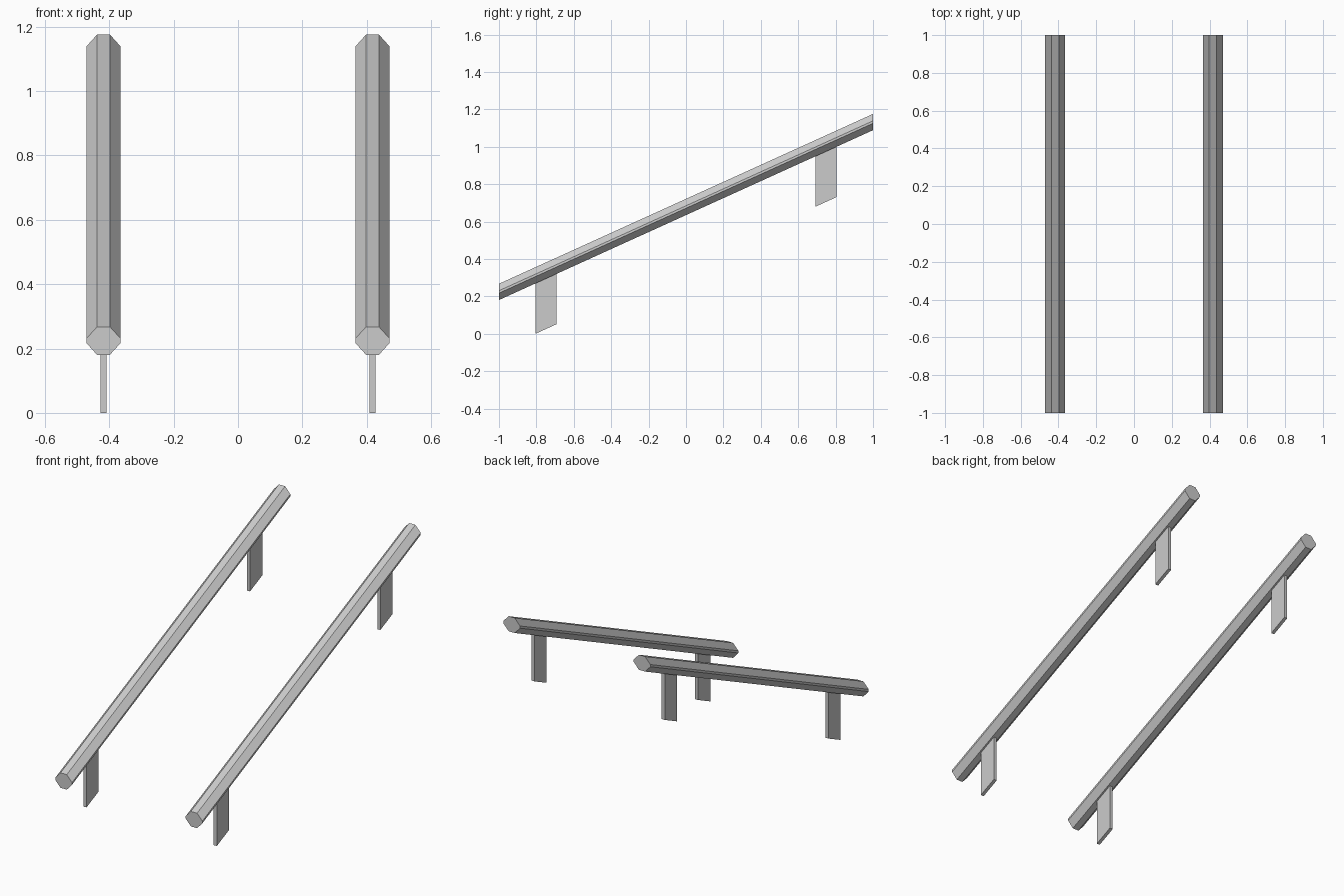
import bpy, bmesh

if "Cube" in bpy.data.objects:
    bpy.data.objects.remove(bpy.data.objects["Cube"])

SLOPE = 0.454      # rise of the rails per unit of y
RAIL_X = 0.418     # distance of each rail from the middle
RAIL_Z = 0.678     # rail centre height at y = 0


def sloped_bar(name, profile, x, y0, y1):
    """Sweep an x/z profile from y0 to y1 along the slope, with vertical ends."""
    bm = bmesh.new()
    face = bm.faces.new([bm.verts.new((x + px, y0, RAIL_Z + SLOPE * y0 + pz))
                         for px, pz in profile])
    ext = bmesh.ops.extrude_face_region(bm, geom=[face], use_keep_orig=True)
    moved = [v for v in ext["geom"] if isinstance(v, bmesh.types.BMVert)]
    bmesh.ops.translate(bm, verts=moved, vec=(0, y1 - y0, SLOPE * (y1 - y0)))
    bmesh.ops.recalc_face_normals(bm, faces=bm.faces[:])
    mesh = bpy.data.meshes.new(name)
    bm.to_mesh(mesh)
    bm.free()
    obj = bpy.data.objects.new(name, mesh)
    bpy.context.collection.objects.link(obj)
    return obj


# Chamfered handrail section and thin flat leg section
rail_profile = [(-0.02, 0.0435), (0.02, 0.0435), (0.0535, 0.0065), (0.0535, -0.0065),
                (0.02, -0.0435), (-0.02, -0.0435), (-0.0535, -0.0065), (-0.0535, 0.0065)]
leg_bottom = SLOPE * 0.805 - RAIL_Z   # lowest leg corner touches z = 0
leg_profile = [(-0.01, leg_bottom), (0.01, leg_bottom), (0.01, -0.0435), (-0.01, -0.0435)]

for side, s in (("left", -1), ("right", 1)):
    # Rail
    sloped_bar(f"{side}_rail", rail_profile, s * RAIL_X, -1, 1)
    # Two supporting legs with sloped ends
    for place, y in (("front", -0.749), ("back", 0.749)):
        sloped_bar(f"{side}_{place}_leg", leg_profile, s * RAIL_X, y - 0.056, y + 0.056)
